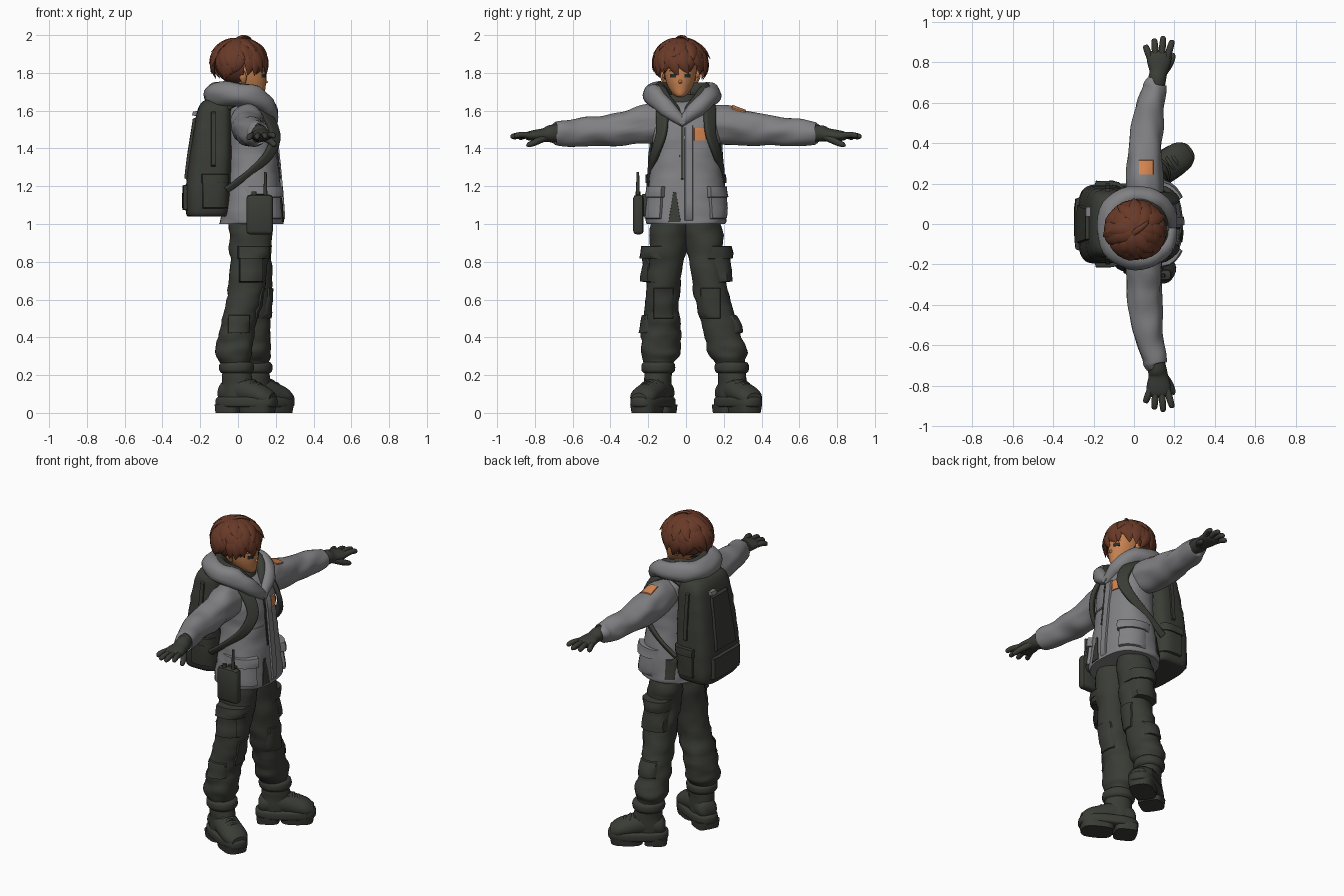
import bpy, bmesh, math, random
from mathutils import Vector, Matrix, noise

if "Cube" in bpy.data.objects:
    bpy.data.objects.remove(bpy.data.objects["Cube"])
random.seed(4)
X, Y, Z = (Vector(row) for row in Matrix.Identity(3))
parts = []


def material(name, *rgb):
    mat = bpy.data.materials.new(name)
    mat.use_nodes = True
    mat.diffuse_color = (*rgb, 1)
    mat.node_tree.nodes["Principled BSDF"].inputs["Base Color"].default_value = (*rgb, 1)
    return mat


grey = material("grey jacket cloth", .22, .22, .23)
dark = material("dark olive cloth", .042, .045, .036)
orange = material("orange patch", .65, .23, .08)
skin = material("skin", .56, .22, .08)
brown = material("brown hair", .14, .042, .021)
ink = material("dark eyes", .02, .025, .025)


def finish(bm, name, mat):
    bmesh.ops.recalc_face_normals(bm, faces=bm.faces)
    mesh = bpy.data.meshes.new(name)
    bm.to_mesh(mesh)
    bm.free()
    mesh.materials.append(mat)
    obj = bpy.data.objects.new(name, mesh)
    bpy.context.collection.objects.link(obj)
    parts.append(obj)
    return obj


def smooth_path(keys, steps):
    """Catmull-Rom interpolation of rings (x, y, z, half width, half depth)."""
    keys = [Vector(k) for k in keys]
    out = []
    for i in range(len(keys) - 1):
        p, q = keys[i], keys[i + 1]
        m = (q - keys[max(i - 1, 0)]) / 2
        n = (keys[min(i + 2, len(keys) - 1)] - p) / 2
        for s in range(steps):
            t = s / steps
            out.append(p + m * t + (3 * (q - p) - 2 * m - n) * t * t
                       + (2 * (p - q) + m + n) * t ** 3)
    return out + [keys[-1]]


def loft(name, keys, mat, ref=Y, axis=None, centre=None, sides=20, steps=4,
         power=2, wrinkle=0, bm=None):
    """Skin a tube over rings; ref or centre sets which way the depth points."""
    shared = bm is not None
    bm = bm if shared else bmesh.new()
    path = smooth_path(keys, steps)
    rows = []
    for i, ring in enumerate(path):
        pos = Vector(ring[:3])
        ahead, behind = path[min(i + 1, len(path) - 1)], path[max(i - 1, 0)]
        tangent = axis or Vector((ahead - behind)[:3]).normalized()
        u = tangent.cross(pos - centre if centre else ref).normalized()
        v = u.cross(tangent)
        row = []
        for k in range(sides):
            a = math.tau * k / sides
            c, s = math.cos(a), math.sin(a)
            c = math.copysign(abs(c) ** (2 / power), c)
            s = math.copysign(abs(s) ** (2 / power), s)
            off = u * c * max(ring[3], .001) + v * s * max(ring[4], .001)
            p = pos + off
            fold = noise.noise(Vector((p.x * 9, p.y * 9, p.z * 20)))
            row.append(bm.verts.new(p + off * wrinkle * fold))
        rows.append(row)
    for r, q in zip(rows, rows[1:]):
        for k in range(sides):
            j = (k + 1) % sides
            bm.faces.new((r[k], r[j], q[j], q[k]))
    bm.faces.new(rows[0][::-1])
    bm.faces.new(rows[-1])
    return None if shared else finish(bm, name, mat)


def panel(name, target, at, out, w, h, thick, mat, taper=0):
    """Lay a raised patch on a target's surface, seen from direction out."""
    bpy.context.view_layer.update()
    u = (X if abs(out.z) > .9 else Z.cross(out)).normalized()
    v = out.cross(u)
    spread = [-.5, -.46, -.3, -.1, .1, .3, .46, .5]
    bm, grid = bmesh.new(), {}
    for i, a in enumerate(spread):
        for j, b in enumerate(spread):
            p = Vector(at) + u * a * w * (1 - taper * (b + .5)) + v * b * h
            hit, pos, _, _ = target.ray_cast(p + out, -out)
            edge = i in (0, 7) or j in (0, 7)
            if hit:
                grid[i, j] = bm.verts.new(pos + out * (-.008 if edge else thick))
    for i in range(7):
        for j in range(7):
            quad = [(i, j), (i + 1, j), (i + 1, j + 1), (i, j + 1)]
            if all(c in grid for c in quad):
                bm.faces.new([grid[c] for c in quad])
    return finish(bm, name, mat)


def block(name, at, size, mat, bevel=.01):
    bm = bmesh.new()
    bmesh.ops.create_cube(bm, size=1, matrix=Matrix.Translation(at) @ Matrix.Diagonal((*size, 1)))
    bmesh.ops.bevel(bm, geom=bm.edges[:], offset=bevel, segments=2, affect='EDGES', profile=.5)
    return finish(bm, name, mat)


# Jacket body
jacket = loft("jacket", [(.07, 0, 1, .17, .205), (.075, 0, 1.03, .165, .215), (.08, 0, 1.2, .145, .2),
                         (.075, 0, 1.36, .135, .175), (.065, 0, 1.5, .13, .18), (.05, 0, 1.6, .115, .16),
                         (.035, -.01, 1.66, .07, .1)],
              grey, axis=Z, sides=40, steps=6, power=2.5, wrinkle=.05)
panel("jacket_placket", jacket, (0, .015, 1.27), X, .045, .52, .012, grey)
panel("jacket_opening", jacket, (0, -.06, 1.09), X, .07, .17, .004, dark, taper=.8)
panel("zip", jacket, (0, -.02, 1.38), X, .012, .3, .006, dark)
panel("chest_patch", jacket, (0, .072, 1.475), X, .06, .07, .006, orange)
panel("chest_seam", jacket, (0, -.09, 1.36), X, .12, .012, .005, grey)
panel("side_vent", jacket, (-.02, 0, 1.09), Y, .05, .13, .005, dark)
for s, side in ((1, "left"), (-1, "right")):
    slant = Vector((1, s * .55, 0)).normalized()
    panel(side + "_jacket_pocket", jacket, (.1, s * .14, 1.1), slant, .14, .15, .016, grey)
    panel(side + "_pocket_flap", jacket, (.1, s * .14, 1.17), slant, .16, .06, .03, grey)

# Neck, collar and hood
loft("neck", [(.04, -.02, 1.58, .055, .055), (.05, -.03, 1.75, .05, .05)], skin, axis=Z)
loft("inner_collar", [(.05, -.02, 1.56, .09, .1), (.045, -.02, 1.66, .075, .085),
                      (.045, -.02, 1.685, .06, .07)], dark, axis=Z)


def hood_path(inset, lift, size):
    half = [(.19, -.015, 1.53, .02), (.165, .08, 1.61, .04), (.09, .14, 1.67, .05),
            (-.02, .15, 1.685, .055), (-.1, .09, 1.685, .06)]
    full = half + [(-.12, 0, 1.685, .06)] + [(x, -y, z, r) for x, y, z, r in half[::-1]]
    return [(x + (0.03 - x) * inset, y * (1 - inset) - .02, z + lift, r * size, r * size * 1.1)
            for x, y, z, r in full]


loft("hood", hood_path(0, 0, 1), grey, ref=Z, wrinkle=.2)
loft("hood_lining", hood_path(.2, .02, .72), dark, ref=Z, wrinkle=.15)

# Head and face
head = loft("head", [(.115, -.03, 1.672, .012, .012), (.09, -.03, 1.685, .05, .035),
                     (.065, -.03, 1.72, .08, .062), (.05, -.03, 1.77, .1, .08),
                     (.04, -.03, 1.84, .105, .088), (.03, -.03, 1.91, .09, .08),
                     (.02, -.03, 1.95, .04, .04)], skin, axis=Z, sides=28)
loft("nose", [(.13, -.03, 1.775, .006, .006), (.148, -.03, 1.752, .011, .01),
              (.14, -.03, 1.742, .004, .004)], skin, axis=Z, sides=10)
for s, side in ((1, "left"), (-1, "right")):
    panel(side + "_eye", head, (0, -.03 + s * .038, 1.785), X, .034, .022, .003, ink)
    panel(side + "_brow", head, (0, -.03 + s * .04, 1.812), X, .04, .008, .004, brown)
    loft(side + "_ear", [(.03, -.03 + s * .085, 1.75, .012, .01), (.025, -.03 + s * .095, 1.78, .02, .012),
                         (.025, -.03 + s * .09, 1.81, .01, .01)], skin, axis=Z, sides=10)

# Hair: a trimmed skull cap under layers of tapering locks
crown = Vector((.008, -.03, 1.855))
bm = bmesh.new()
bmesh.ops.create_uvsphere(bm, u_segments=32, v_segments=20, radius=1,
                          matrix=Matrix.Translation(crown) @ Matrix.Diagonal((.132, .128, .12, 1)))
bare = [f for f in bm.faces if f.calc_center_median().x > .04 and f.calc_center_median().z < 1.85]
bmesh.ops.delete(bm, geom=bare, context='FACES')
finish(bm, "hair_cap", brown)
bm = bmesh.new()
for count, start in ((9, .05), (13, .45), (17, .85), (19, 1.15)):
    for i in range(count):
        turn = math.tau * (i + random.random() * .7) / count
        lowest = 2.3 - .3 * max(math.cos(turn), 0) + random.uniform(-.12, .12)
        end = min(start + random.uniform(.9, 1.2), lowest)
        twist, flick = random.uniform(-.45, .45), random.uniform(.04, .2)
        lock = []
        for k in range(5):
            t = k / 4
            polar, az = start + (end - start) * t, turn + twist * t * t
            d = Vector((math.sin(polar) * math.cos(az) * .138, math.sin(polar) * math.sin(az) * .135,
                        math.cos(polar) * .122))
            swell = math.sin(math.pi * (.25 + .74 * t))
            lock.append((*(crown + d * (1 + flick * t * t)), .036 * swell, .013 * swell))
        loft("lock", lock, brown, centre=crown, sides=8, steps=3, bm=bm)
loft("cowlick", [(-.02, -.06, 1.965, .015, .01), (.02, -.03, 1.992, .014, .008),
                 (.06, 0, 1.985, .009, .006), (.075, .02, 1.96, 0, 0)],
     brown, centre=crown, sides=8, bm=bm)
finish(bm, "hair_locks", brown)

# Sleeves and gloves
for s, side in ((1, "left"), (-1, "right")):
    def mirrored(keys):
        return [(x, s * y, z, a, b) for x, y, z, a, b in keys]
    sleeve = loft(side + "_sleeve", mirrored([
        (.05, .08, 1.53, .08, .09), (.05, .2, 1.53, .09, .105), (.052, .32, 1.51, .086, .09),
        (.06, .45, 1.495, .08, .08), (.08, .58, 1.485, .07, .072), (.1, .66, 1.48, .06, .066),
        (.103, .69, 1.48, .056, .06), (.105, .695, 1.48, .04, .045)]),
        grey, ref=Z, sides=28, steps=6, wrinkle=.14)
    if s > 0:
        panel("sleeve_patch", sleeve, (.06, .28, 1.55), Z, .075, .075, .006, orange)
    loft(side + "_glove", mirrored([
        (.11, .67, 1.48, .04, .045), (.115, .72, 1.478, .045, .045), (.12, .75, 1.472, .045, .036),
        (.122, .8, 1.468, .058, .03), (.122, .84, 1.465, .056, .022), (.122, .855, 1.463, .04, .01)]),
        dark, ref=Z, wrinkle=.1)
    for k, (tip_x, tip_y) in enumerate(((.055, .885), (.1, .918), (.145, .93), (.19, .91))):
        base = Vector((.08 + k * .028, .82, 1.467))
        tip = Vector((tip_x, tip_y, 1.455 + .004 * k))
        mid = base.lerp(tip, .55) + Z * .006
        loft(f"{side}_finger", mirrored([(*base, .017, .018), (*mid, .0165, .016),
                                         (*base.lerp(tip, .92), .013, .013), (*tip, .003, .003)]),
             dark, ref=Z, sides=10)
    loft(side + "_thumb", mirrored([(.14, .745, 1.46, .022, .02), (.175, .79, 1.437, .018, .018),
                                    (.192, .83, 1.42, .014, .014), (.197, .845, 1.415, .003, .003)]),
         dark, ref=Z, sides=10)
    # Shoulder strap
    loft(side + "_strap", mirrored([
        (-.09, .11, 1.6, .03, .012), (.02, .12, 1.655, .034, .014), (.13, .125, 1.6, .036, .014),
        (.195, .13, 1.48, .034, .014), (.165, .165, 1.37, .028, .014), (.06, .19, 1.27, .018, .01),
        (-.06, .185, 1.18, .018, .01)]), dark, centre=Vector((.06, 0, 1.4)), power=4)

# Trousers with cargo pockets
legs = {
    "right": [(.06, -.08, 1.06, .115, .1), (.065, -.095, .88, .108, .098), (.04, -.12, .65, .095, .09),
              (.005, -.13, .47, .092, .1), (-.02, -.135, .33, .098, .105), (-.015, -.145, .27, .08, .08),
              (-.01, -.145, .24, .07, .07)],
    "left": [(.07, .08, 1.06, .11, .1), (.08, .1, .88, .1, .098), (.085, .13, .65, .09, .092),
             (.085, .18, .46, .088, .1), (.08, .215, .33, .09, .105), (.085, .23, .27, .08, .08),
             (.09, .235, .24, .07, .07)]}
boots = {"right": (.045, -.175, -28), "left": (.14, .275, 33)}
for side, keys in legs.items():
    out = Y if side == "left" else -Y
    leg = loft(side + "_trouser_leg", keys, dark, axis=Z, sides=28, steps=7, wrinkle=.16)
    panel(side + "_cargo_pocket", leg, (.085, 0, .77), out, .16, .16, .035, dark)
    panel(side + "_cargo_flap", leg, (.085, 0, .85), out, .175, .07, .048, dark)
    panel(side + "_shin_patch", leg, (keys[3][0], 0, .47), out, .12, .1, .012, dark)
    panel(side + "_knee_patch", leg, (0, keys[2][1], .58), X, .11, .17, .008, dark)

    # Boot, built pointing along x and then turned out
    pieces = [
        loft(side + "_boot_shaft", [(-.06, 0, .08, .09, .07), (-.055, 0, .16, .085, .07),
                                    (-.06, 0, .22, .078, .072), (-.06, 0, .27, .08, .076)], dark, axis=Z, wrinkle=.06),
        loft(side + "_boot_strap", [(-.06, 0, .21, .08, .076), (-.06, 0, .225, .093, .088),
                                    (-.06, 0, .255, .093, .088), (-.06, 0, .27, .08, .076)], dark, axis=Z),
        loft(side + "_boot_upper", [(-.155, 0, .1, .035, .03), (-.13, 0, .11, .06, .06), (-.03, 0, .12, .07, .075),
                                    (.06, 0, .1, .075, .062), (.12, 0, .085, .072, .052), (.16, 0, .075, .045, .03)],
             dark, ref=Z, axis=X),
        loft(side + "_boot_sole", [(0, 0, .03, .16, .07), (0, 0, .04, .172, .08), (0, 0, .072, .172, .08),
                                   (0, 0, .085, .16, .07)], dark, axis=Z, sides=32, power=2.8),
        loft(side + "_heel_tread", [(-.1, 0, 0, .065, .068), (-.1, 0, .045, .068, .074)], dark, axis=Z, power=4),
        loft(side + "_toe_tread", [(.065, 0, .0, .092, .068), (.065, 0, .045, .1, .075)], dark, axis=Z, power=3)]
    for k in range(3):
        x, z = .015 + .03 * k, .185 - .014 * k
        pieces.append(loft(side + "_lace", [(x, -.04, z - .02, .008, .008), (x, 0, z, .008, .008),
                                            (x, .04, z - .02, .008, .008)], dark, ref=Z, sides=8))
    bx, by, heading = boots[side]
    for piece in pieces:
        piece.data.transform(Matrix.Translation((bx, by, 0)) @ Matrix.Rotation(math.radians(heading), 4, 'Z'))

# Backpack
pack = loft("backpack", [(-.16, 0, 1.04, .1, .15), (-.16, 0, 1.06, .115, .185), (-.155, 0, 1.2, .12, .195),
                         (-.14, 0, 1.4, .11, .185), (-.125, 0, 1.58, .095, .165), (-.115, 0, 1.64, .08, .145),
                         (-.11, 0, 1.66, .055, .11)],
            dark, axis=Z, sides=40, steps=5, power=4, wrinkle=.03)
panel("backpack_lower_pocket", pack, (0, 0, 1.14), -X, .27, .14, .018, dark)
panel("backpack_main_panel", pack, (0, 0, 1.4), -X, .2, .34, .014, dark, taper=.2)
panel("backpack_badge", pack, (0, .06, 1.585), -X, .05, .025, .022, grey)
for s, side in ((1, "left"), (-1, "right")):
    panel(side + "_pack_side_pocket", pack, (-.12, 0, 1.16), Y * s, .14, .16, .012, dark)
    panel(side + "_pack_side_flap", pack, (-.12, 0, 1.24), Y * s, .15, .05, .02, dark)
    panel(side + "_pack_side_strap", pack, (-.13, 0, 1.45), Y * s, .025, .3, .01, dark)

# Hip radio
block("radio_body", (.115, -.252, 1.05), (.14, .055, .21), dark, bevel=.018)
block("radio_clip", (.115, -.215, 1.1), (.06, .04, .12), dark)
loft("radio_antenna", [(.145, -.255, 1.14, .011, .011), (.145, -.255, 1.2, .009, .009),
                       (.145, -.255, 1.275, .007, .007)], dark, axis=Z, sides=12)
loft("radio_knob", [(.085, -.255, 1.14, .014, .014), (.085, -.255, 1.172, .013, .013)],
     dark, axis=Z, sides=12)

# Shading
bpy.ops.object.select_all(action='DESELECT')
for obj in parts:
    obj.select_set(True)
bpy.context.view_layer.objects.active = jacket
bpy.ops.object.shade_smooth_by_angle(angle=math.radians(45))
